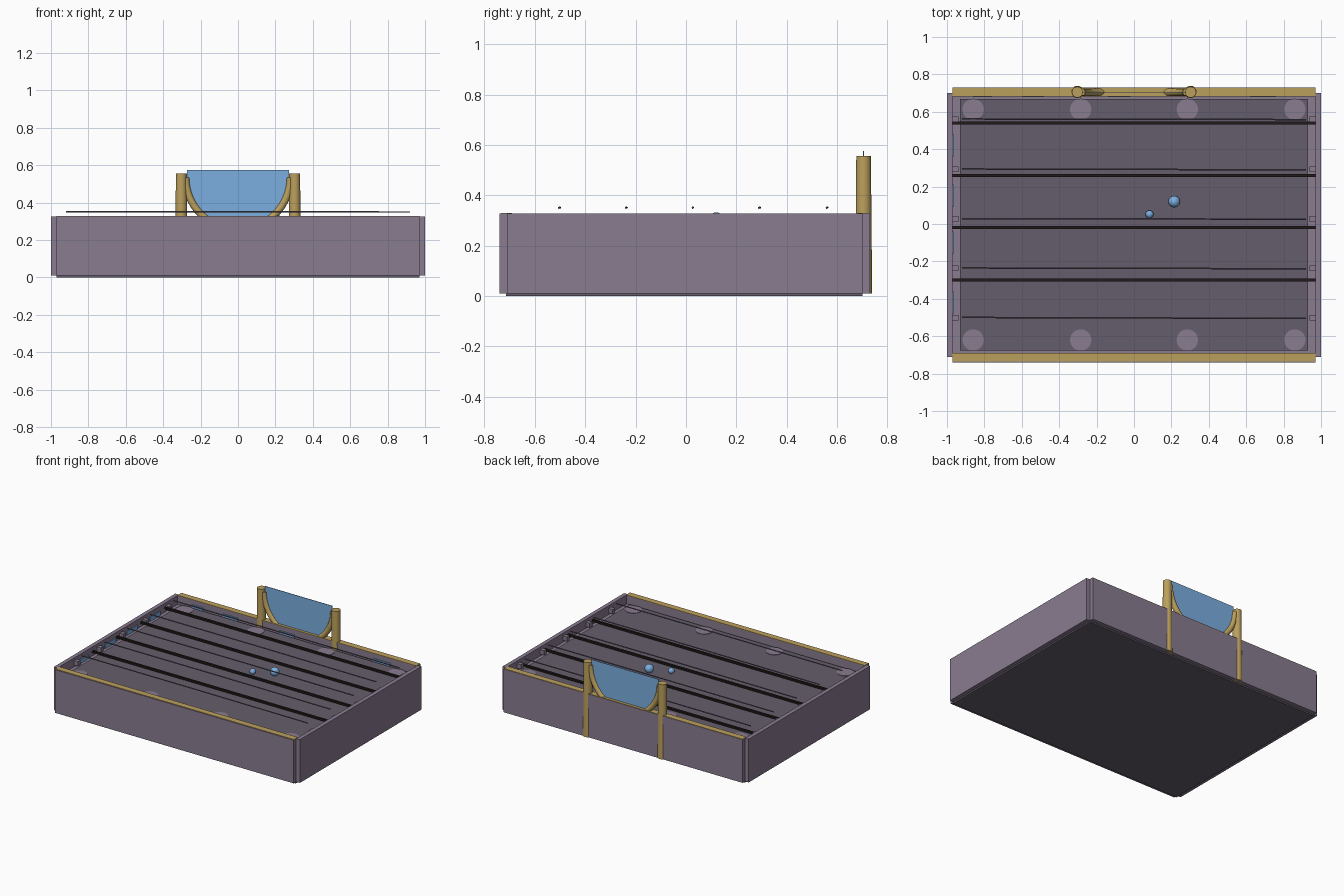
import bpy, bmesh, math, random

if "Cube" in bpy.data.objects:
    bpy.data.objects.remove(bpy.data.objects["Cube"])
random.seed(4)

def mat(name, r, g, b):
    m = bpy.data.materials.new(name)
    m.diffuse_color = (r, g, b, 1)
    m.use_nodes = True
    m.node_tree.nodes["Principled BSDF"].inputs["Base Color"].default_value = m.diffuse_color
    return m

PURPLE = mat("purple", .25, .20, .28)
DARK = mat("dark_purple", .13, .11, .15)
GOLD = mat("gold", .50, .35, .11)
BLUE = mat("blue", .20, .43, .75)
BLACK = mat("black", .015, .01, .01)

def finish(ob, name, m, smooth=False):
    ob.name = name
    ob.data.materials.append(m)
    if smooth:
        bpy.ops.object.shade_smooth_by_angle(angle=math.radians(40))
    return ob

def box(name, x0, x1, y0, y1, z0, z1, m):
    bpy.ops.mesh.primitive_cube_add(size=1, location=((x0+x1)/2, (y0+y1)/2, (z0+z1)/2))
    ob = bpy.context.object
    ob.scale = (x1-x0, y1-y0, z1-z0)
    return finish(ob, name, m)

def cone(name, x, y, z0, z1, r0, r1, m, sides=32):
    bpy.ops.mesh.primitive_cone_add(vertices=sides, radius1=r0, radius2=r1, depth=z1-z0,
                                    location=(x, y, (z0+z1)/2))
    return finish(bpy.context.object, name, m, True)

def tube(name, pts, r, m):
    c = bpy.data.curves.new(name, 'CURVE')
    c.dimensions = '3D'
    c.bevel_depth = r
    c.bevel_resolution = 3
    c.use_fill_caps = True
    s = c.splines.new('POLY')
    s.points.add(len(pts)-1)
    for p, q in zip(s.points, pts):
        p.co = (*q, 1)
    ob = bpy.data.objects.new(name, c)
    bpy.context.collection.objects.link(ob)
    ob.data.materials.append(m)
    return ob

# base, walls and raised bed
box("base", -.97, .97, -.715, .70, 0, .012, DARK)
box("front_wall", -.97, .97, -.74, -.695, .01, .327, PURPLE)
box("back_wall", -.97, .97, .685, .73, .01, .327, PURPLE)
for s, n in ((-1, "left"), (1, "right")):
    x = sorted((s*.97, s*1.0))
    box(n + "_wall", *x, -.71, .70, .01, .327, PURPLE)
box("ledge", -.97, .97, -.70, .69, .245, .262, PURPLE)
box("bed", -.93, .93, -.675, .668, .255, .276, DARK)

# gold caps on the long walls
box("front_cap", -.97, .97, -.735, -.69, .326, .330, GOLD)
box("back_cap", -.97, .97, .683, .728, .326, .330, GOLD)

# round pads at the bed edges
for x in (-.86, -.285, .285, .86):
    for y in (-.62, .613):
        cone("round_pad", x, y, .27, .279, .057, .057, PURPLE)

# black strips across the bed
for y in (.54, .26, -.02, -.30):
    box("cross_strip", -.97, .97, y-.008, y+.008, .285, .299, BLACK)

# thin cords with wall brackets
for y in (.56, .292, .027, -.237, -.502):
    d = random.uniform(-.003, .003)
    tube("cord", [(-.92, y-d, .351), (0, y, .352), (.92, y+d, .350)], .004, DARK)
    for s in (-1, 1):
        x = sorted((s*.938, s*.972))
        box("bracket", *x, y-.015, y+.015, .275, .308, PURPLE)

# blue patches on the inner walls
for a, b in ((-.86, -.76), (-.60, -.48), (-.14, -.02), (.62, .76)):
    box("back_patch", a, b, .679, .686, .262, .292, BLUE)
for y in (-.42, -.10, .15, .42):
    box("side_patch", -.972, -.964, y-.06, y+.06, .262, .292, BLUE)

# back posts
for s in (-1, 1):
    cone("post", s*.303, .705, .01, .556, .034, .029, GOLD)

# curved gold brace between the posts
R, CZ, Y = .28, .535, .705
arc = [(R*math.cos(t), Y, CZ + R*math.sin(t))
       for t in (math.pi + math.pi*i/32 for i in range(33))]
tube("curved_brace", arc, .02, GOLD)

# blue panel filling the curve
bm = bmesh.new()
profile = [(-.272, .575)] + [(x*.272/R, z) for x, _, z in arc] + [(.272, .575)]
f = bm.faces.new([bm.verts.new((x, Y-.002, z)) for x, z in profile])
new = bmesh.ops.extrude_face_region(bm, geom=[f])["geom"]
bmesh.ops.translate(bm, vec=(0, .004, 0),
                    verts=[v for v in new if isinstance(v, bmesh.types.BMVert)])
bmesh.ops.recalc_face_normals(bm, faces=bm.faces)
me = bpy.data.meshes.new("back_panel")
bm.to_mesh(me)
bm.free()
me.materials.append(BLUE)
bpy.context.collection.objects.link(bpy.data.objects.new("back_panel", me))

# balls on the bed
for x, y, r in ((.215, .12, .031), (.083, .052, .021)):
    bpy.ops.mesh.primitive_uv_sphere_add(segments=24, ring_count=12, radius=r,
                                         location=(x, y, .276 + r*.8))
    finish(bpy.context.object, "ball", BLUE, True)
